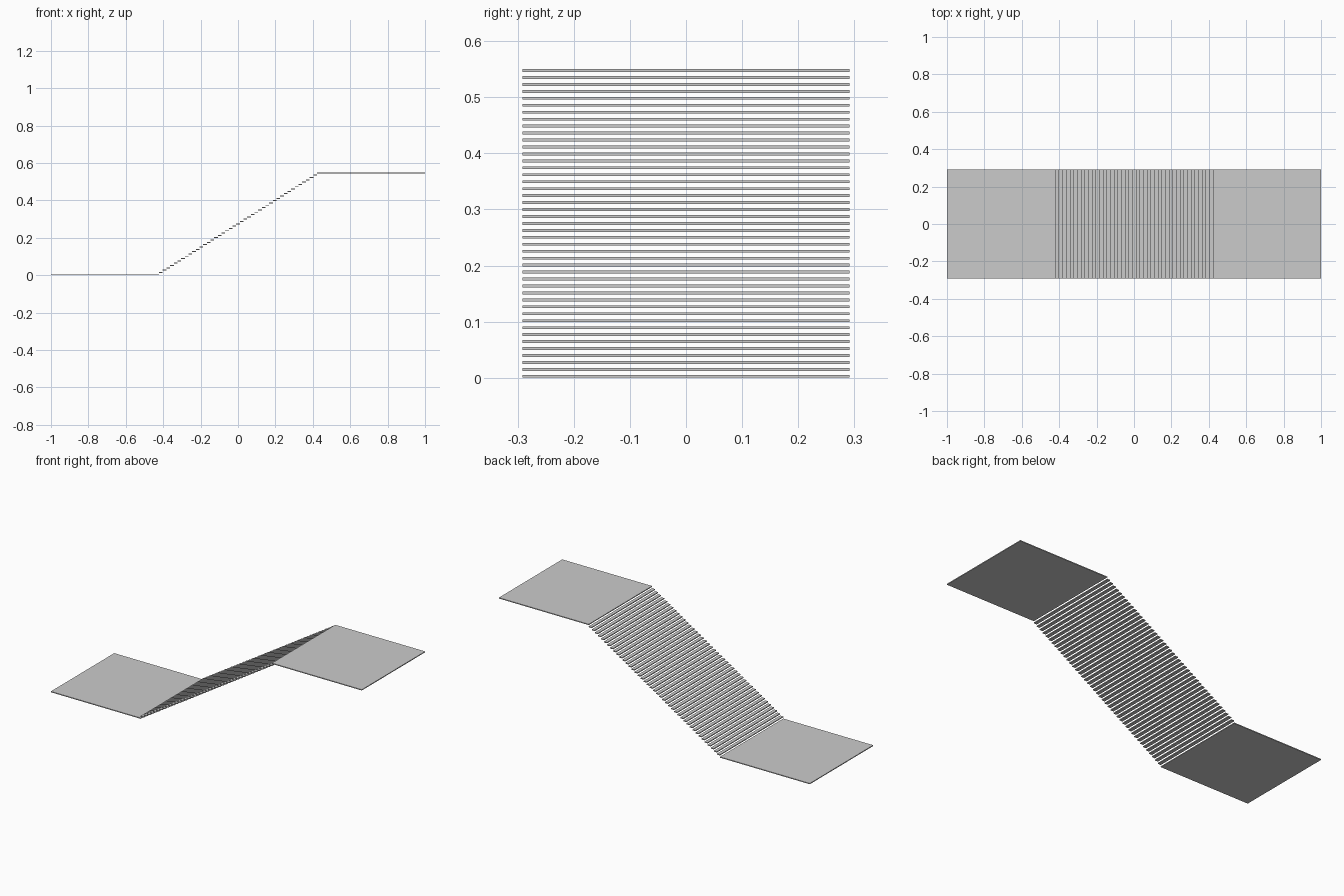
import bpy

if "Cube" in bpy.data.objects:
    bpy.data.objects.remove(bpy.data.objects["Cube"])

STEPS = 43          # treads between the two landings
HALF_RUN = 0.422    # x where the landings meet the flight
HALF_W = 0.291
THICK = 0.005
HEIGHT = 0.55


def slab(name, x0, x1, z0):
    bpy.ops.mesh.primitive_cube_add(size=1, location=((x0 + x1) / 2, 0, z0 + THICK / 2))
    ob = bpy.context.object
    ob.name = name
    ob.scale = (x1 - x0, 2 * HALF_W, THICK)
    bpy.ops.object.transform_apply(location=False, rotation=False, scale=True)
    return ob


rise = (HEIGHT - THICK) / (STEPS + 1)
tread = 2 * HALF_RUN / STEPS

# Lower and upper landings
slab("lower_landing", -1, -HALF_RUN, 0)
slab("upper_landing", HALF_RUN, 1, HEIGHT - THICK)

# Flight of open treads, repeated with an array
flight = slab("step_treads", -HALF_RUN, -HALF_RUN + tread, rise)
array = flight.modifiers.new("repeat_treads", 'ARRAY')
array.count = STEPS
array.use_relative_offset = False
array.use_constant_offset = True
array.constant_offset_displace = (tread, 0, rise)
